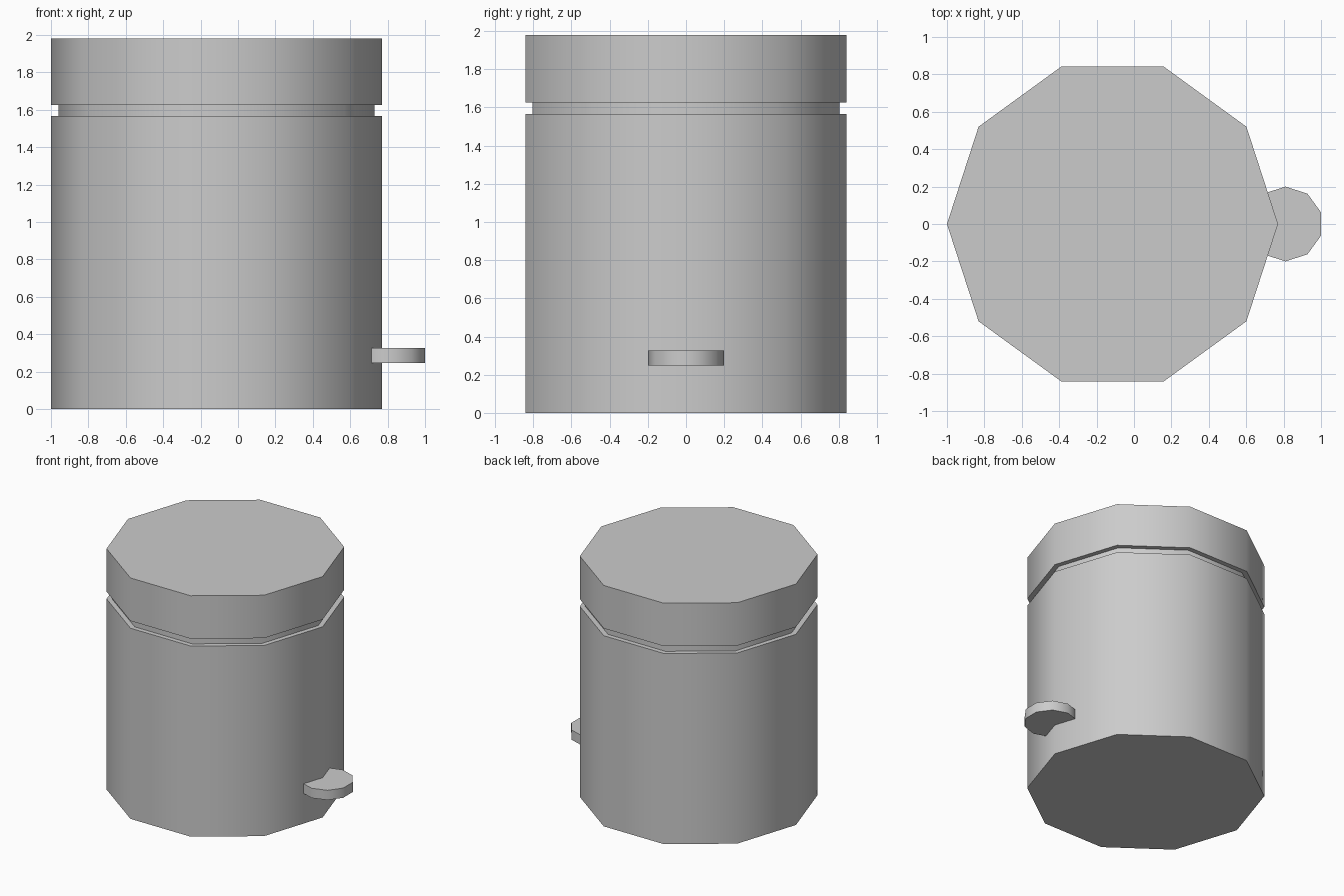
import bpy
from math import radians

if "Cube" in bpy.data.objects:
    bpy.data.objects.remove(bpy.data.objects["Cube"])

BIN_X = -0.115


def ten_sided(name, radius, z_low, z_high, x, turn=0.0):
    """Ten-sided upright cylinder between two heights, smooth around the wall."""
    bpy.ops.mesh.primitive_cylinder_add(
        vertices=10, radius=radius, depth=z_high - z_low,
        location=(x, 0, (z_low + z_high) / 2), rotation=(0, 0, radians(turn)))
    part = bpy.context.object
    part.name = name
    bpy.ops.object.shade_smooth_by_angle(angle=radians(40))
    return part


# Bin body, recessed neck and lid, each with a corner pointing along x
ten_sided("bin_body", 0.885, 0.0, 1.567, BIN_X, 90)
ten_sided("neck", 0.845, 1.557, 1.637, BIN_X, 90)
ten_sided("lid", 0.885, 1.627, 1.98, BIN_X, 90)

# Foot pedal, partly sunk into the body, with a flat side facing outward
ten_sided("foot_pedal", 0.2, 0.247, 0.327, 0.81)
